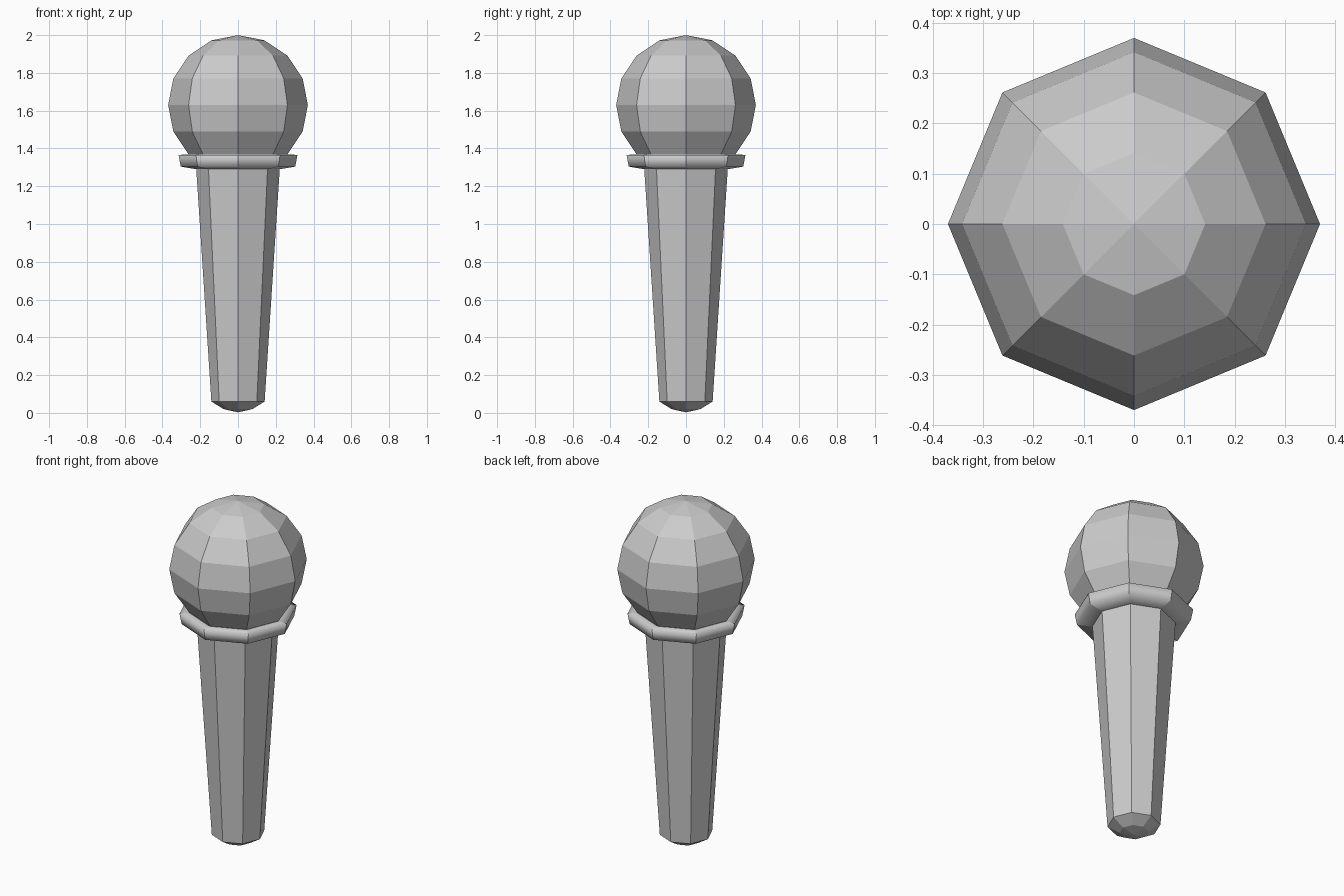
import bpy, bmesh
from math import sin, cos, pi

if "Cube" in bpy.data.objects:
    bpy.data.objects.remove(bpy.data.objects["Cube"])

SIDES = 8


def lathe(name, profile, smooth=False):
    """Revolve (radius, z) points into an eight-sided solid; radius 0 makes a pole."""
    bm = bmesh.new()
    rings = []
    for r, z in profile:
        n = 1 if r == 0 else SIDES
        rings.append([bm.verts.new((r * cos(2 * pi * i / SIDES),
                                    r * sin(2 * pi * i / SIDES), z)) for i in range(n)])
    for low, high in zip(rings, rings[1:]):
        for i in range(SIDES):
            j = (i + 1) % SIDES
            if len(low) == 1:
                bm.faces.new((low[0], high[j], high[i]))
            elif len(high) == 1:
                bm.faces.new((low[i], low[j], high[0]))
            else:
                bm.faces.new((low[i], low[j], high[j], high[i]))
    # Corner edges stay crisp; only the profile direction may be smoothed
    for f in bm.faces:
        f.smooth = smooth
    for e in bm.edges:
        if abs(e.verts[0].co.z - e.verts[1].co.z) > 1e-4:
            e.smooth = False
    mesh = bpy.data.meshes.new(name)
    bm.to_mesh(mesh)
    bm.free()
    obj = bpy.data.objects.new(name, mesh)
    bpy.context.collection.objects.link(obj)
    return obj


# Tapered handle with a rounded butt
lathe("handle", [(0, 0.003), (0.076, 0.02), (0.141, 0.06), (0.221, 1.29)])

# Flared collar, softly shaded across its rim
lathe("collar", [(0.221, 1.29), (0.303, 1.304), (0.315, 1.366), (0.262, 1.368)], smooth=True)

# Faceted ball head, open where it meets the collar
R, CENTRE = 0.37, 1.63
lathe("ball_head", [(0 if k == 4 else R * cos(k * pi / 8), CENTRE + R * sin(k * pi / 8))
                    for k in range(-2, 5)])
